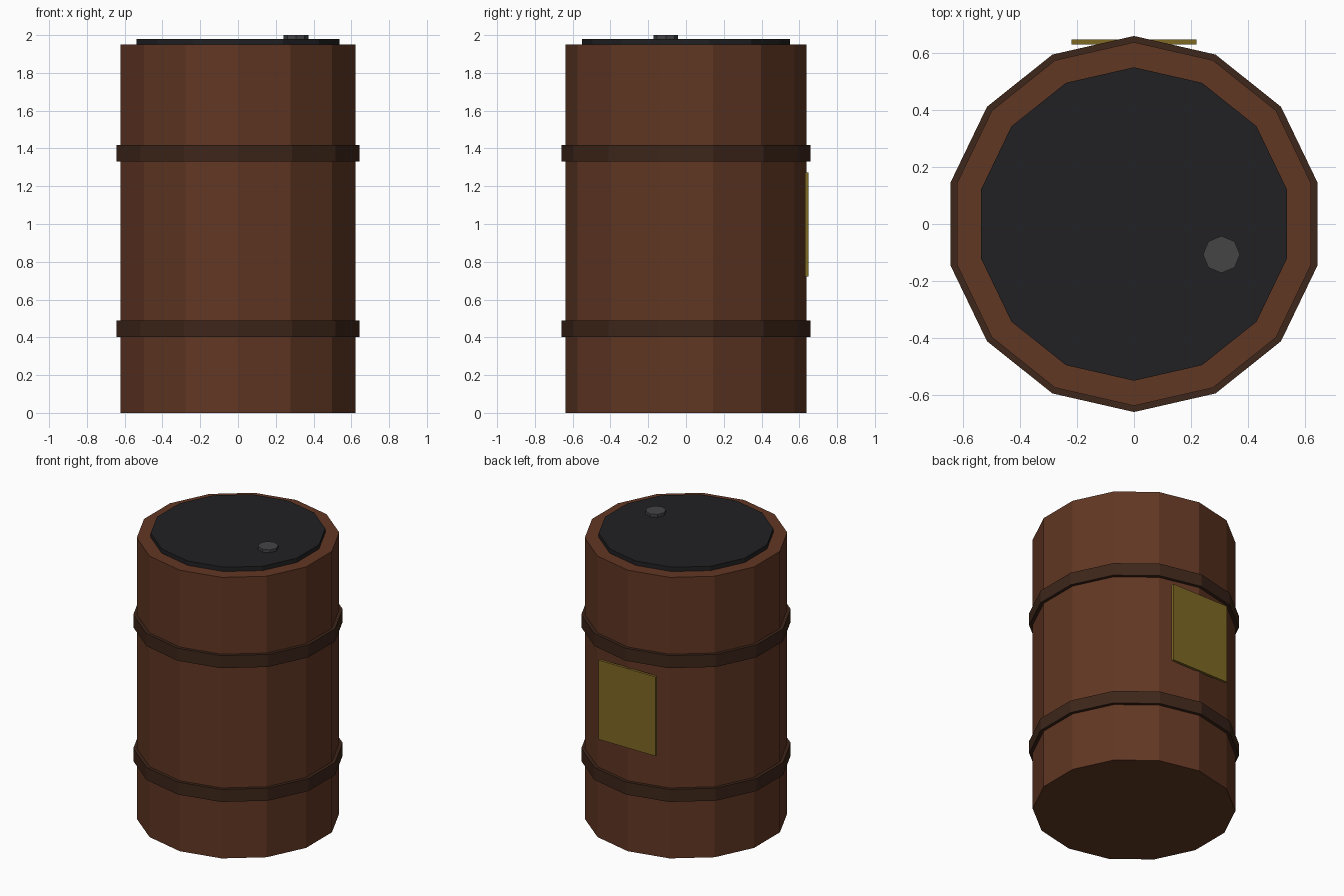
import bpy, bmesh
from math import sin, cos, tau

if "Cube" in bpy.data.objects:
    bpy.data.objects.remove(bpy.data.objects["Cube"])


def material(name, rgb):
    m = bpy.data.materials.new(name)
    m.diffuse_color = (*rgb, 1)
    m.use_nodes = True
    m.node_tree.nodes["Principled BSDF"].inputs["Base Color"].default_value = m.diffuse_color
    return m


def finish(name, bm, mat):
    bmesh.ops.recalc_face_normals(bm, faces=bm.faces)
    mesh = bpy.data.meshes.new(name)
    bm.to_mesh(mesh)
    bm.free()
    mesh.materials.append(mat)
    obj = bpy.data.objects.new(name, mesh)
    bpy.context.collection.objects.link(obj)
    return obj


def lathe(name, profile, sides, mat, centre=(0, 0), closed=False):
    """Faceted solid from (radius, z) points, with a corner on the +y axis."""
    bm = bmesh.new()
    rings = [[bm.verts.new((centre[0] + r * sin(tau * i / sides),
                            centre[1] + r * cos(tau * i / sides), z))
              for i in range(sides)] for r, z in profile]
    pairs = list(zip(rings, rings[1:]))
    if closed:
        pairs.append((rings[-1], rings[0]))
    else:
        bm.faces.new(rings[0])
        bm.faces.new(rings[-1])
    for a, b in pairs:
        for i in range(sides):
            j = (i + 1) % sides
            bm.faces.new((a[i], a[j], b[j], b[i]))
    return finish(name, bm, mat)


rust = material("rust_brown", (0.120, 0.038, 0.017))
dark_rust = material("dark_brown", (0.047, 0.019, 0.010))
black = material("lid_black", (0.015, 0.015, 0.017))
grey = material("cap_grey", (0.058, 0.058, 0.062))
ochre = material("label_ochre", (0.212, 0.138, 0.018))

SIDES = 14

# Drum body
lathe("barrel_body", [(0.638, 0), (0.638, 1.95)], SIDES, rust)

# Two raised hoops around the body
for name, z in (("lower_hoop", 0.402), ("upper_hoop", 1.33)):
    lathe(name, [(0.62, z), (0.66, z), (0.66, z + 0.087), (0.62, z + 0.087)],
          SIDES, dark_rust, closed=True)

# Lid and off-centre filler cap
lathe("lid", [(0.55, 1.94), (0.55, 1.98)], SIDES, black)
lathe("filler_cap", [(0.065, 1.97), (0.065, 2.0)], 8, grey, centre=(0.307, -0.107))

# Flat label plate on the back
bm = bmesh.new()
bmesh.ops.create_cube(bm, size=1)
bmesh.ops.scale(bm, vec=(0.44, 0.018, 0.55), verts=bm.verts)
bmesh.ops.translate(bm, vec=(0, 0.639, 0.997), verts=bm.verts)
finish("label_plate", bm, ochre)
